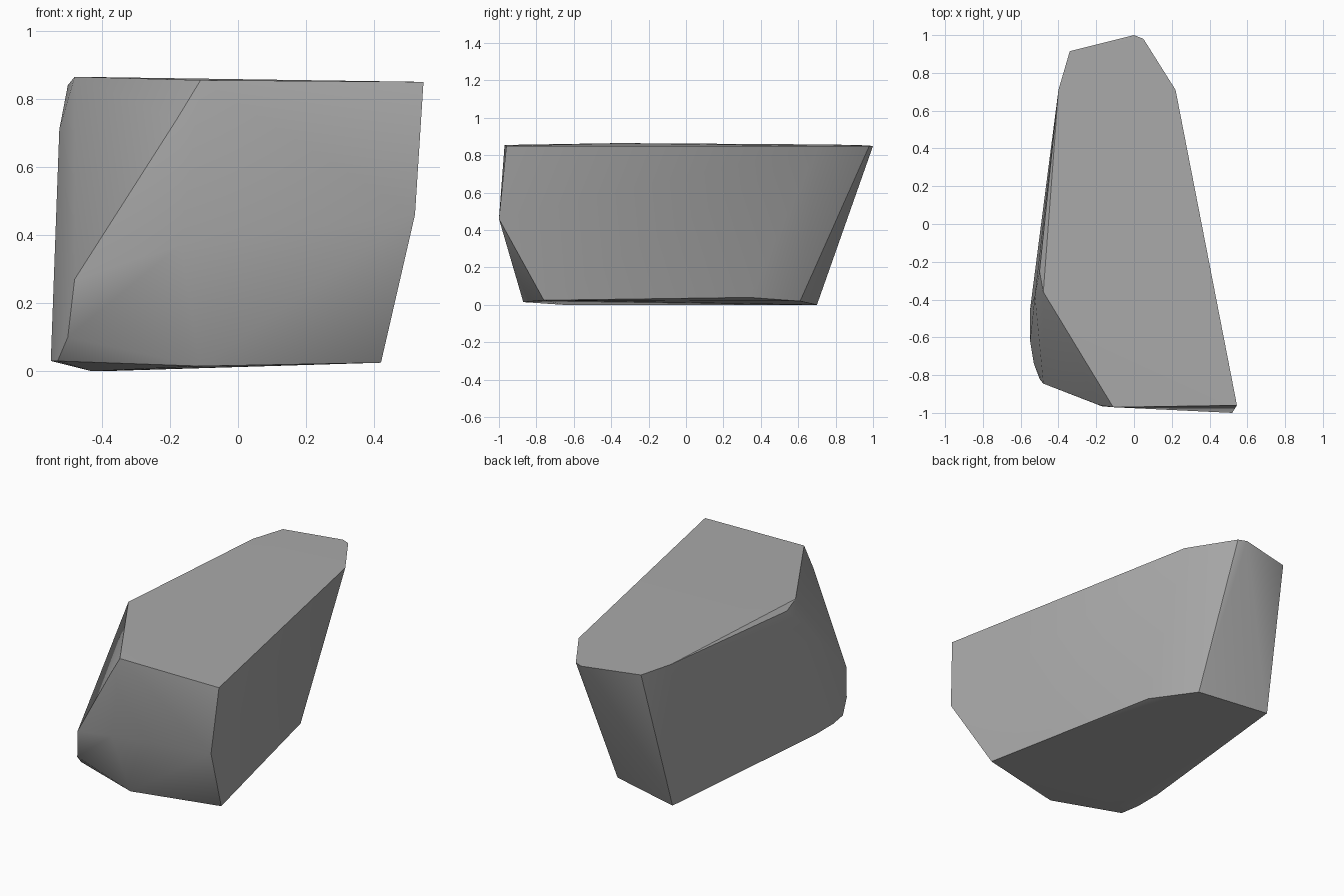
import bpy
import bmesh
import math

# Remove the default cube only
default_cube = bpy.data.objects.get("Cube")
if default_cube:
    bpy.data.objects.remove(default_cube, do_unlink=True)


def flat_material(name, colour):
    """One plain colour, shown in the viewport and in a render."""
    material = bpy.data.materials.new(name)
    material.use_nodes = True
    material.diffuse_color = colour
    shader = next(node for node in material.node_tree.nodes if node.type == "BSDF_PRINCIPLED")
    shader.inputs["Base Color"].default_value = colour
    return material


def chiselled_stone(name, corners, material):
    """Wrap a set of corner points in a faceted convex skin."""
    bm = bmesh.new()
    for corner in corners:
        bm.verts.new(corner)
    hull = bmesh.ops.convex_hull(bm, input=bm.verts)
    unused = {g for g in hull["geom_interior"] + hull["geom_unused"]
              if isinstance(g, bmesh.types.BMVert) and g.is_valid}
    bmesh.ops.delete(bm, geom=list(unused), context="VERTS")
    bmesh.ops.recalc_face_normals(bm, faces=bm.faces)
    mesh = bpy.data.meshes.new(name)
    bm.to_mesh(mesh)
    bm.free()
    mesh.materials.append(material)
    stone = bpy.data.objects.new(name, mesh)
    bpy.context.collection.objects.link(stone)
    return stone


# Rim of the nearly flat top
top_rim = [
    (-.11, -.97, .855), (.545, -.96, .85), (.22, .71, .85),
    (.05, .98, .85), (0, 1, .85), (-.34, .915, .855),
    (-.4, .71, .858), (-.5, -.25, .84), (-.48, -.36, .865),
]

# Bulging front and the worn front corner
front_bulge = [
    (.52, -1, .46), (-.17, -.965, .37), (-.18, -.96, .74),
    (-.48, -.845, .27), (-.5, -.82, .1), (-.525, -.38, .71),
]

# Outline of the base
base_rim = [
    (.42, -.76, .025), (.18, .34, .04), (.03, .61, .02),
    (-.4, .7, 0), (-.55, -.45, .03), (-.55, -.62, .03),
    (-.53, -.74, .03), (-.43, -.65, 0), (-.11, -.87, .015),
]

grey = flat_material("stone grey", (.4, .4, .4, 1))
rock = chiselled_stone("rock", top_rim + front_bulge + base_rim, grey)

# Soft shading within each side, crisp edges between sides
bpy.ops.object.select_all(action="DESELECT")
rock.select_set(True)
bpy.context.view_layer.objects.active = rock
bpy.ops.object.shade_smooth_by_angle(angle=math.radians(30))
